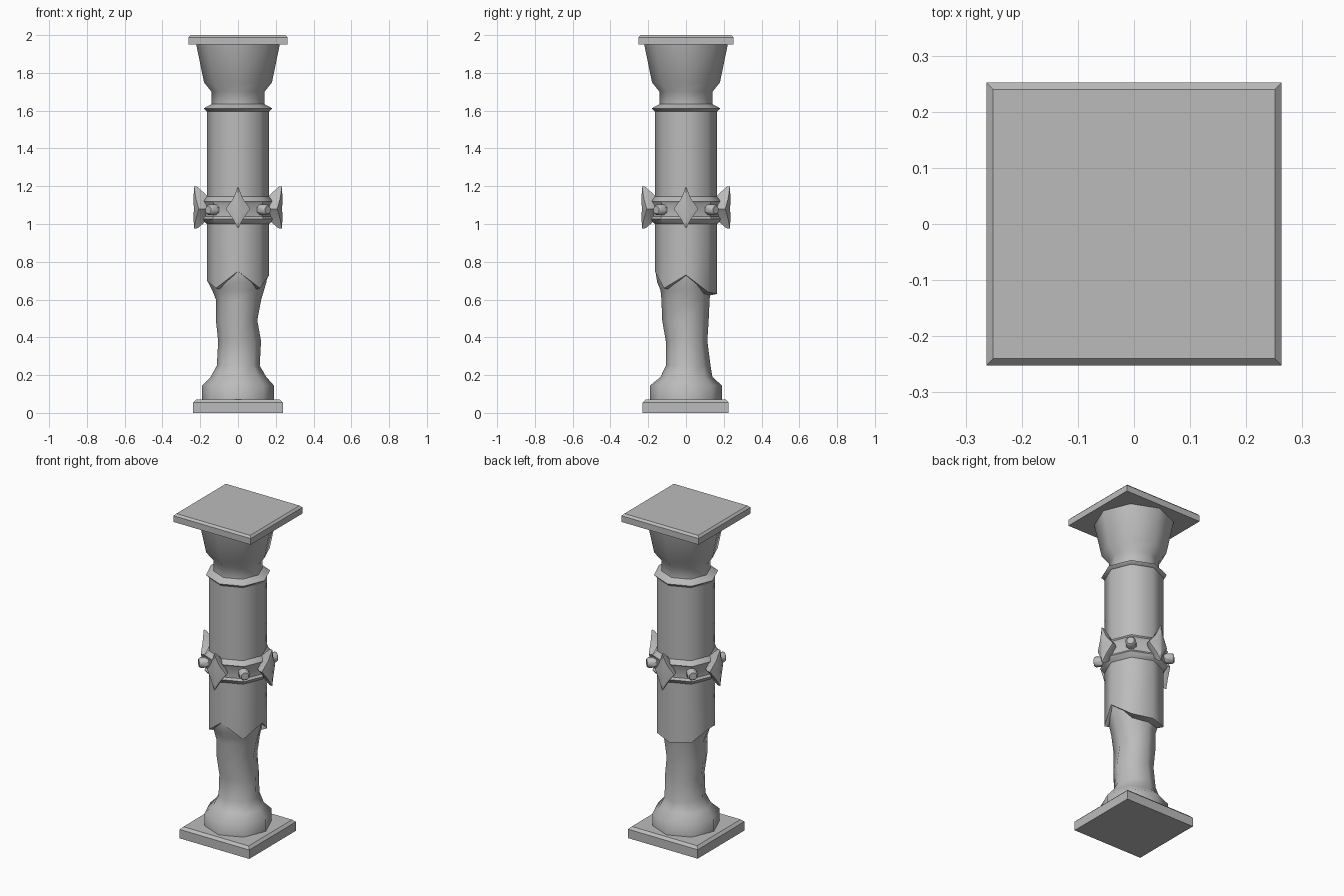
import bpy, bmesh
from math import sin, cos, pi, radians
from mathutils import Matrix, Vector

cube = bpy.data.objects.get("Cube")
if cube:
    bpy.data.objects.remove(cube)

stone = bpy.data.materials.new("grey_stone")
stone.use_nodes = True
stone.diffuse_color = (0.5, 0.5, 0.5, 1)
stone.node_tree.nodes["Principled BSDF"].inputs["Base Color"].default_value = (0.5, 0.5, 0.5, 1)


def finish(bm, name, angle):
    bmesh.ops.recalc_face_normals(bm, faces=bm.faces)
    mesh = bpy.data.meshes.new(name)
    bm.to_mesh(mesh)
    bm.free()
    mesh.materials.append(stone)
    obj = bpy.data.objects.new(name, mesh)
    bpy.context.collection.objects.link(obj)
    bpy.ops.object.select_all(action="DESELECT")
    obj.select_set(True)
    bpy.context.view_layer.objects.active = obj
    bpy.ops.object.shade_smooth_by_angle(angle=radians(angle))


def loft(name, rings, angle=50):
    """Skin a stack of equal rings of points and cap both ends."""
    bm = bmesh.new()
    loops = [[bm.verts.new(p) for p in ring] for ring in rings]
    n = len(loops[0])
    for a, b in zip(loops, loops[1:]):
        for i in range(n):
            j = (i + 1) % n
            bm.faces.new((a[i], a[j], b[j], b[i]))
    bm.faces.new(loops[0])
    bm.faces.new(loops[-1])
    finish(bm, name, angle)


def octagon(z, left, right=None, front=None, back=None):
    """Eight-sided ring with its own reach on each side."""
    right = left if right is None else right
    front = left if front is None else front
    back = left if back is None else back
    ring = []
    for i in range(8):
        c, s = cos(i * pi / 4), sin(i * pi / 4)
        ring.append((c * (right if c > 0 else left), s * (back if s > 0 else front), z))
    return ring


def slab(name, wx, wy, y, z0, z1, chamfer):
    """Square plate with chamfered upper edges."""
    def square(z, inset):
        return [(sx * (wx - inset), y + sy * (wy - inset), z)
                for sx, sy in ((-1, -1), (1, -1), (1, 1), (-1, 1))]
    loft(name, [square(z0, 0), square(z1 - chamfer, 0), square(z1, chamfer)], 30)


# Square plates at foot and head
slab("base_plate", 0.237, 0.227, -0.002, 0, 0.07, 0.015)
slab("top_plate", 0.263, 0.252, 0, 1.95, 2.0, 0.012)

# Foot block and irregular lower shaft: z, then reach to -x, +x, front, back
lower = [(0.06, 0.19), (0.145, 0.19), (0.19, 0.145, 0.15, 0.135, 0.14),
         (0.25, 0.112, 0.115, 0.107, 0.13), (0.38, 0.105, 0.122, 0.107, 0.113),
         (0.49, 0.117, 0.102, 0.126, 0.12), (0.6, 0.117, 0.123, 0.13, 0.125),
         (0.65, 0.137, 0.138, 0.135, 0.13), (0.69, 0.158, 0.15, 0.152, 0.13),
         (0.75, 0.16, 0.16, 0.162, 0.14), (0.85, 0.15)]
loft("lower_shaft", [octagon(*row) for row in lower])

# Upper sleeve with a pointed lower hem, longest at the back
hem = [0.73, 0.64, 0.63, 0.64, 0.70, 0.66, 0.75, 0.66]
edge = [(x, y, z) for (x, y, _), z in zip(octagon(0, 0.165), hem)]
tuck = [(x * 0.76, y * 0.76, z - 0.008) for x, y, z in edge]
loft("upper_sleeve", [tuck, edge, octagon(0.9, 0.165), octagon(1.3, 0.165),
                      octagon(1.6, 0.165)])

# Collar lip, neck and flared capital
capital = [(1.595, 0.165), (1.612, 0.182), (1.635, 0.14), (1.70, 0.14),
           (1.75, 0.18), (1.955, 0.222)]
loft("capital", [octagon(*row) for row in capital])

# Raised belt with thin upper and lower rims
belt = [(1.0, 0.165), (1.01, 0.176), (1.027, 0.19), (1.04, 0.18),
        (1.105, 0.18), (1.12, 0.19), (1.135, 0.176), (1.145, 0.165)]
loft("belt", [octagon(*row) for row in belt], 35)


def diamond(turn, scale, reach, drop):
    """Pointed four-cornered outline whose side corners fall back by drop."""
    return [turn @ Vector((reach - drop * abs(u) / 0.065, u * scale, 1.08 + v * scale))
            for u, v in outline]


# Four pointed diamond plates, flaring out from the belt
outline = [(0, 0.12), (0.026, 0.055), (0.065, 0.0), (0.026, -0.055),
           (0, -0.105), (-0.026, -0.055), (-0.065, 0.0), (-0.026, 0.055)]
for i, side in enumerate(("left", "back", "right", "front")):
    turn = Matrix.Rotation(i * pi / 2, 3, "Z")
    loft(side + "_diamond", [diamond(turn, 0.5, 0.155, 0), diamond(turn, 0.97, 0.213, 0.025),
                             diamond(turn, 1.0, 0.233, 0.025),
                             diamond(turn, 0.25, 0.236, 0.006)], 40)

# Four round studs between the diamonds
for i in range(4):
    turn = Matrix.Rotation(pi / 4 + i * pi / 2, 3, "Z")
    rings = []
    for reach, r in ((0.165, 0.03), (0.213, 0.03), (0.223, 0.022)):
        angles = [k * pi / 4 + pi / 8 for k in range(8)]
        rings.append([turn @ Vector((reach, r * cos(a), 1.075 + r * sin(a))) for a in angles])
    loft("stud_%d" % (i + 1), rings, 40)
